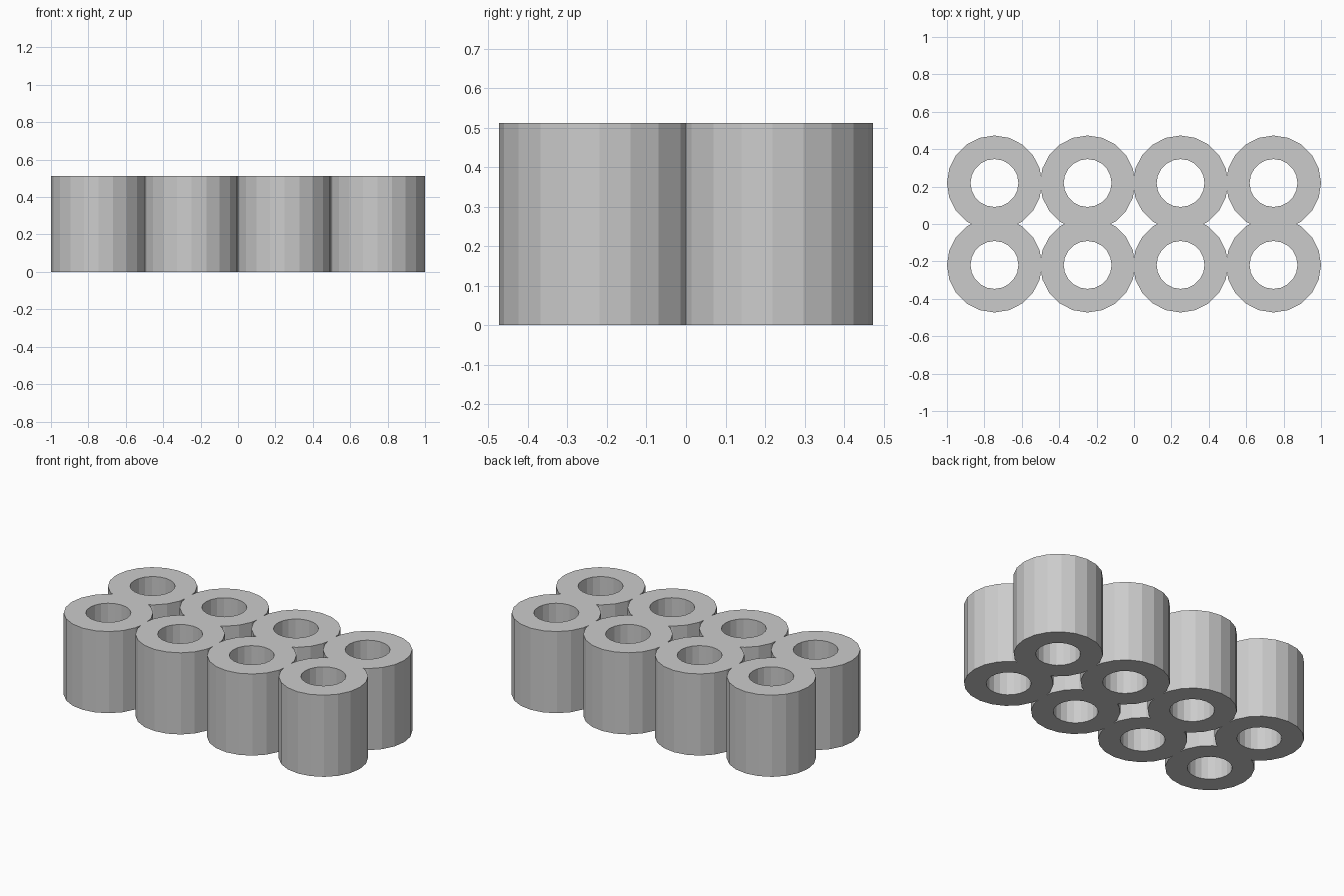
import bpy, bmesh
from math import cos, sin, tau

if "Cube" in bpy.data.objects:
    bpy.data.objects.remove(bpy.data.objects["Cube"])

SIDES, OUTER, INNER, HEIGHT = 20, 0.254, 0.128, 0.512
XS = (-0.746, -0.248, 0.249, 0.746)
YS = (-0.219, 0.219)


def tube(name, x, y):
    """Hollow faceted cylinder standing on z = 0."""
    bm = bmesh.new()
    profile = [(OUTER, 0), (OUTER, HEIGHT), (INNER, HEIGHT), (INNER, 0)]
    rings = [[bm.verts.new((x + r * cos(tau * i / SIDES), y + r * sin(tau * i / SIDES), z))
              for i in range(SIDES)] for r, z in profile]
    for k in range(4):
        a, b = rings[k], rings[(k + 1) % 4]
        for i in range(SIDES):
            j = (i + 1) % SIDES
            bm.faces.new((a[i], a[j], b[j], b[i]))
    bmesh.ops.recalc_face_normals(bm, faces=bm.faces)
    mesh = bpy.data.meshes.new(name)
    bm.to_mesh(mesh)
    bm.free()
    obj = bpy.data.objects.new(name, mesh)
    bpy.context.collection.objects.link(obj)
    return obj


# Two rows of four tubes
tubes = [tube("tube_block" if i == j == 0 else f"tube_{i}_{j}", x, y)
         for i, x in enumerate(XS) for j, y in enumerate(YS)]

# Fuse the overlapping walls into one block
block = tubes[0]
for other in tubes[1:]:
    mod = block.modifiers.new("fuse", "BOOLEAN")
    mod.operation = "UNION"
    mod.solver = "EXACT"
    mod.object = other
bpy.context.view_layer.update()
fused = bpy.data.meshes.new_from_object(
    block.evaluated_get(bpy.context.evaluated_depsgraph_get()))
block.modifiers.clear()
block.data = fused
for other in tubes[1:]:
    bpy.data.objects.remove(other)
